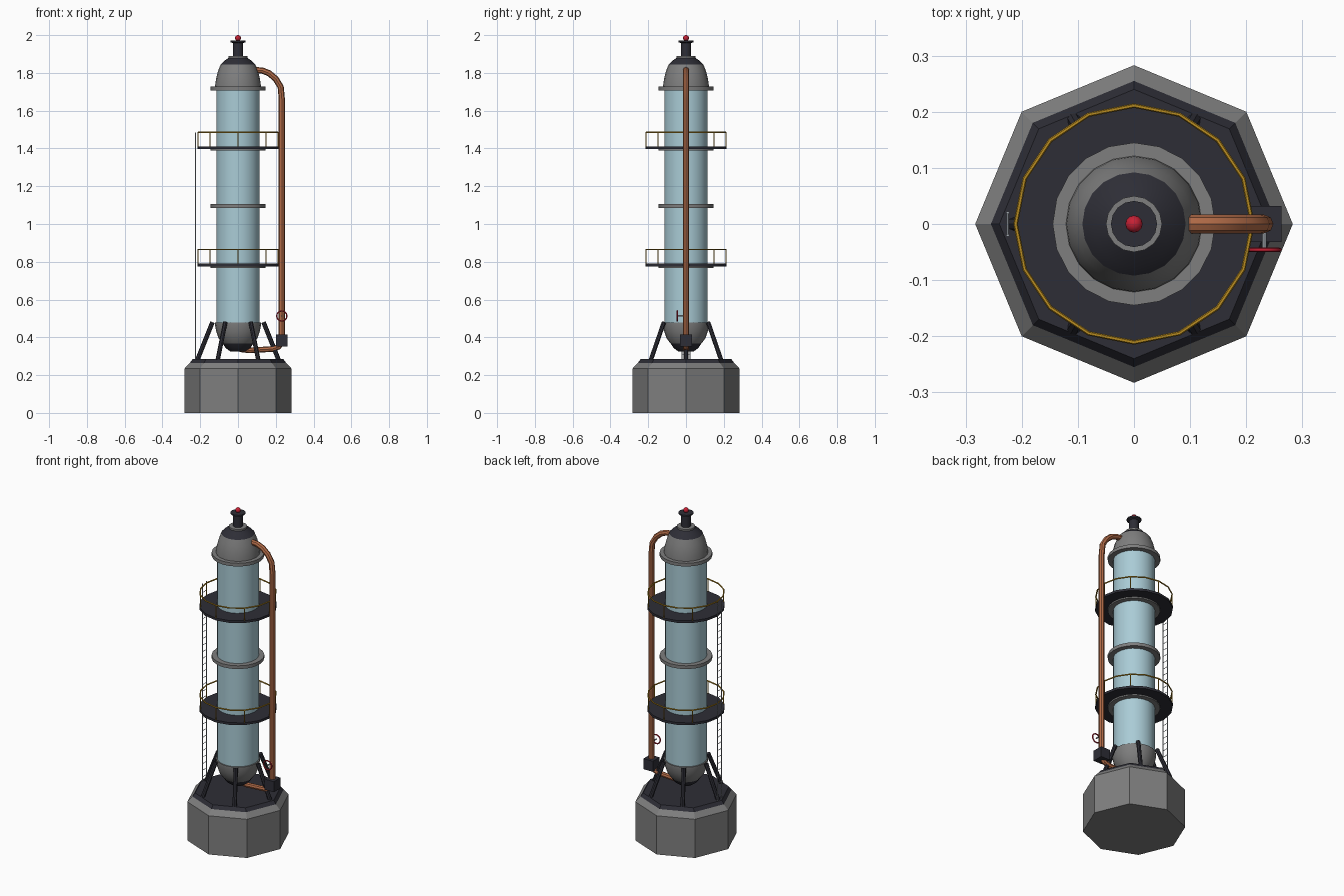
import bpy, bmesh
from math import sin, cos, pi, tau, radians

cube = bpy.data.objects.get("Cube")
if cube:
    bpy.data.objects.remove(cube, do_unlink=True)


def material(name, r, g, b):
    m = bpy.data.materials.new(name)
    m.use_nodes = True
    m.diffuse_color = (r, g, b, 1)
    m.node_tree.nodes["Principled BSDF"].inputs["Base Color"].default_value = (r, g, b, 1)
    return m


GREY = material("concrete grey", 0.21, 0.21, 0.21)
DARK = material("dark iron", 0.027, 0.027, 0.037)
BLUE = material("pale blue", 0.40, 0.60, 0.67)
COPPER = material("copper", 0.45, 0.15, 0.065)
YELLOW = material("safety yellow", 0.50, 0.27, 0.015)
RED = material("signal red", 0.57, 0.015, 0.035)
STEEL = material("light steel", 0.40, 0.44, 0.48)


def polar(r, a, z):
    return (r * cos(a), r * sin(a), z)


def finish(ob, mat):
    ob.data.materials.clear()
    ob.data.materials.append(mat)
    bpy.ops.object.select_all(action='DESELECT')
    ob.select_set(True)
    bpy.context.view_layer.objects.active = ob
    bpy.ops.object.shade_smooth_by_angle(angle=radians(32))
    return ob


def lathe(name, profile, mat, sides=20, ring=False):
    """Revolve (radius, height) points from bottom to top; ring closes the profile."""
    bm = bmesh.new()
    loops = [[bm.verts.new(polar(r, tau * i / sides, z)) for i in range(sides)]
             for r, z in profile]
    pairs = list(zip(loops, loops[1:]))
    if ring:
        pairs.append((loops[-1], loops[0]))
    else:
        bm.faces.new(loops[0])
        bm.faces.new(loops[-1])
    for low, high in pairs:
        for i in range(sides):
            j = (i + 1) % sides
            bm.faces.new((low[i], low[j], high[j], high[i]))
    bmesh.ops.recalc_face_normals(bm, faces=bm.faces)
    me = bpy.data.meshes.new(name)
    bm.to_mesh(me)
    bm.free()
    ob = bpy.data.objects.new(name, me)
    bpy.context.collection.objects.link(ob)
    return finish(ob, mat)


def collar(name, inner, outer, z0, z1, mat, sides=20):
    return lathe(name, [(inner, z0), (outer, z0), (outer, z1), (inner, z1)], mat, sides, True)


def rods(name, paths, radius, mat, closed=False, detail=2):
    """Round bars swept along each path, joined in one mesh."""
    cu = bpy.data.curves.new(name, 'CURVE')
    cu.dimensions = '3D'
    cu.bevel_depth = radius
    cu.bevel_resolution = detail
    cu.use_fill_caps = True
    for path in paths:
        sp = cu.splines.new('POLY')
        sp.points.add(len(path) - 1)
        for p, co in zip(sp.points, path):
            p.co = (*co, 1)
        sp.use_cyclic_u = closed
    ob = bpy.data.objects.new(name, cu)
    bpy.context.collection.objects.link(ob)
    bpy.ops.object.select_all(action='DESELECT')
    ob.select_set(True)
    bpy.context.view_layer.objects.active = ob
    bpy.ops.object.convert(target='MESH')
    return finish(bpy.context.view_layer.objects.active, mat)


# Octagonal foundation and its deck
lathe("foundation", [(0.283, 0), (0.283, 0.235), (0.255, 0.265)], GREY, 8)
lathe("foundation_deck", [(0.255, 0.265), (0.24, 0.285)], DARK, 8)

# Splayed support legs
rods("support_legs",
     [[polar(0.215, i * tau / 6, 0.28), polar(0.135, i * tau / 6, 0.48)] for i in range(6)],
     0.012, DARK)

# Vessel from bottom outlet to top vent
lathe("bottom_outlet", [(0.04, 0.325), (0.065, 0.343), (0.082, 0.368)], DARK)
lathe("bottom_head", [(0.082, 0.368), (0.103, 0.395), (0.115, 0.43), (0.122, 0.465),
                      (0.122, 0.478)], GREY)
lathe("column_shell", [(0.115, 0.478), (0.115, 1.715)], BLUE, 24)
lathe("top_head", [(0.122, 1.72), (0.12, 1.745), (0.115, 1.775), (0.106, 1.81),
                   (0.092, 1.845)], GREY)
lathe("top_cap", [(0.092, 1.845), (0.075, 1.862), (0.045, 1.882)], DARK)
lathe("vent_collar", [(0.05, 1.877), (0.05, 1.889)], GREY, 16)
lathe("vent_stack", [(0.027, 1.885), (0.027, 1.957), (0.041, 1.963), (0.041, 1.971)], DARK, 16)
lathe("beacon", [(max(0.0008, 0.0155 * sin(pi * k / 8)), 1.9845 - 0.0155 * cos(pi * k / 8))
                 for k in range(9)], RED, 12)

# Flanges around the shell
for place, z in (("middle", 1.095), ("upper", 1.718)):
    collar(place + "_flange", 0.11, 0.145, z - 0.01, z + 0.01, GREY)

# Walkways with guard rails
for place, z in (("lower", 0.79), ("upper", 1.41)):
    collar(place + "_walkway_bracket", 0.11, 0.145, z - 0.022, z - 0.01, GREY)
    collar(place + "_walkway", 0.112, 0.215, z - 0.014, z, DARK, 16)
    rods(place + "_guard_rail",
         [[polar(0.211, i * tau / 16, z + 0.075) for i in range(16)]],
         0.004, YELLOW, closed=True, detail=1)
    rods(place + "_guard_posts",
         [[polar(0.211, i * tau / 8, z - 0.004), polar(0.211, i * tau / 8, z + 0.075)]
          for i in range(8)], 0.003, YELLOW, detail=1)

# Ladder on the right side
rods("ladder_rails", [[(-0.225, y, 0.28), (-0.225, y, 1.485)] for y in (-0.02, 0.02)],
     0.003, STEEL, detail=1)
rods("ladder_rungs", [[(-0.225, -0.02, 0.31 + i * 0.04), (-0.225, 0.02, 0.31 + i * 0.04)]
                      for i in range(30)], 0.002, STEEL, detail=0)

# Copper pipe from the top head down to the valve and back to the outlet
rods("down_pipe", [[(0.09, 0, 1.815), (0.13, 0, 1.812), (0.165, 0, 1.798), (0.2, 0, 1.768),
                    (0.226, 0, 1.725), (0.232, 0, 1.66), (0.232, 0, 0.39)]], 0.0165, COPPER)
rods("return_pipe", [[(0.232, 0, 0.375), (0.215, 0, 0.349), (0.18, 0, 0.338),
                      (0.06, 0, 0.331), (0.01, 0, 0.337)]], 0.015, COPPER)

# Valve body with stem and hand wheel
bpy.ops.mesh.primitive_cube_add(size=1, location=(0.232, 0, 0.384))
valve = bpy.context.object
valve.name = "valve_body"
valve.scale = (0.062, 0.064, 0.064)
finish(valve, DARK)
rods("valve_stem", [[(0.232, 0, 0.513), (0.232, -0.047, 0.513)]], 0.004, STEEL)
rods("hand_wheel", [[(0.232 + 0.027 * cos(tau * i / 16), -0.046, 0.513 + 0.027 * sin(tau * i / 16))
                     for i in range(16)]], 0.004, RED, closed=True, detail=1)
